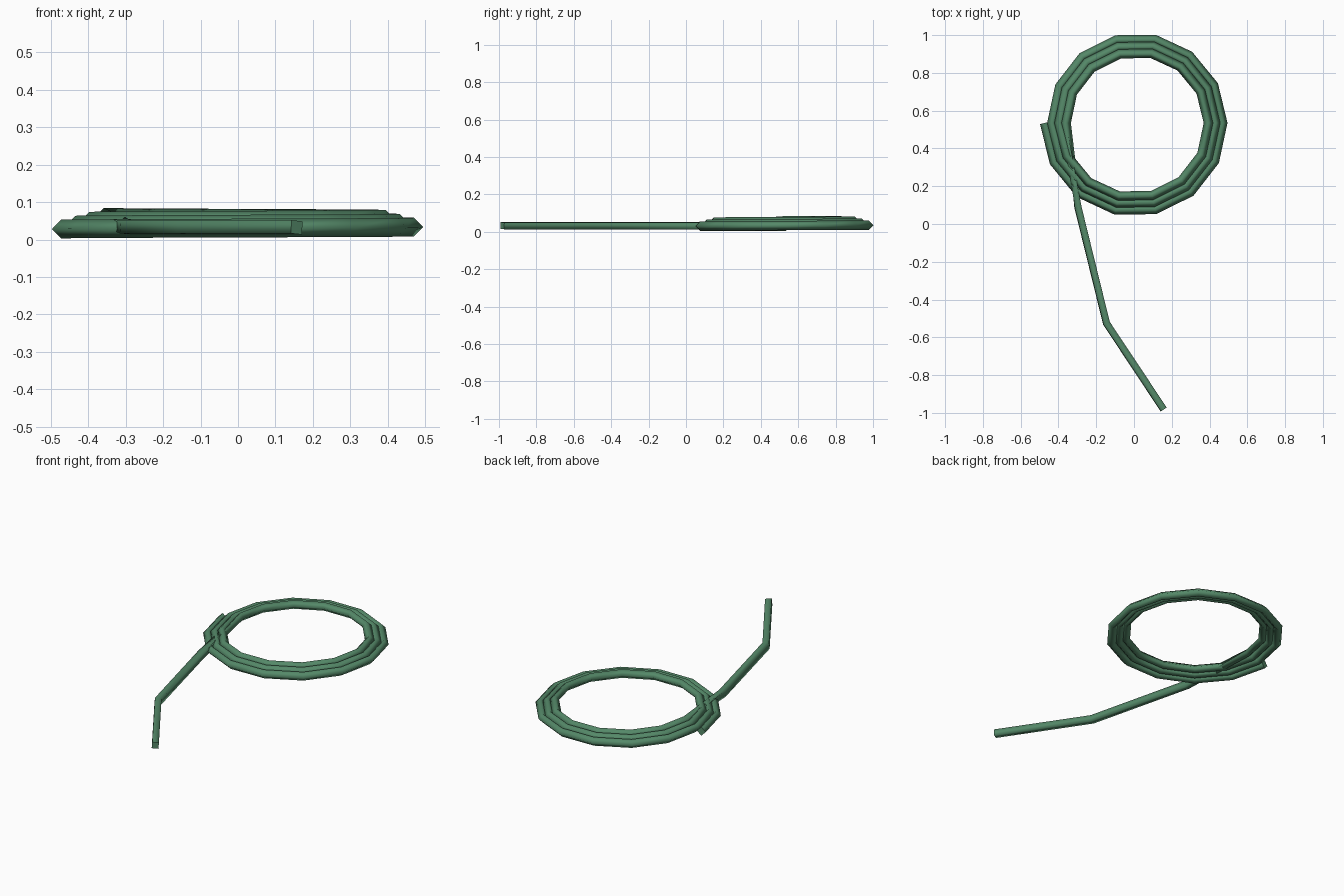
import bpy, bmesh
from math import pi, cos, sin, radians
from mathutils import Vector

if "Cube" in bpy.data.objects:
    bpy.data.objects.remove(bpy.data.objects["Cube"])

SIDES, RADIUS = 4, 0.025
PER_TURN, TURNS = 14, 3
CENTRE = Vector((0.008, 0.535, 0.0))

# Coil path: spirals inward while climbing slightly; each point carries a tilt
path = []
for i in range(PER_TURN * TURNS + 1):
    t = i / PER_TURN
    a = pi + 2 * pi * t
    r = 0.481 - 0.038 * t
    path.append((CENTRE + Vector((r * cos(a), r * sin(a), 0.028 + 0.0105 * t)), 0.0))

# Loose tail, lying with its flat side down
for p in ((-0.297, 0.09, 0.0325), (-0.146, -0.525, 0.0325), (0.157, -0.982, 0.0325)):
    path.append((Vector(p), radians(50)))

# Sweep the four-sided section along the path
bm = bmesh.new()
rings = []
for i, (p, tilt) in enumerate(path):
    before = (p - path[i - 1][0]).normalized() if i > 0 else Vector()
    after = (path[i + 1][0] - p).normalized() if i < len(path) - 1 else Vector()
    tangent = (before + after).normalized()
    side = tangent.cross(Vector((0, 0, 1))).normalized()
    up = side.cross(tangent)
    rings.append([bm.verts.new(p + RADIUS * (side * cos(tilt + 2 * pi * k / SIDES)
                                             + up * sin(tilt + 2 * pi * k / SIDES)))
                  for k in range(SIDES)])
for a, b in zip(rings, rings[1:]):
    for k in range(SIDES):
        n = (k + 1) % SIDES
        bm.faces.new((a[k], a[n], b[n], b[k])).smooth = True
# End caps
bm.faces.new(rings[0])
bm.faces.new(rings[-1])
bmesh.ops.recalc_face_normals(bm, faces=bm.faces)
for e in bm.edges:
    if any(len(f.verts) == SIDES and not f.smooth for f in e.link_faces):
        e.smooth = False

mesh = bpy.data.meshes.new("coiled_hose")
bm.to_mesh(mesh)
bm.free()
hose = bpy.data.objects.new("coiled_hose", mesh)
bpy.context.collection.objects.link(hose)

green = bpy.data.materials.new("hose_green")
green.diffuse_color = (0.09, 0.25, 0.14, 1)
green.use_nodes = True
green.node_tree.nodes["Principled BSDF"].inputs["Base Color"].default_value = green.diffuse_color
mesh.materials.append(green)
